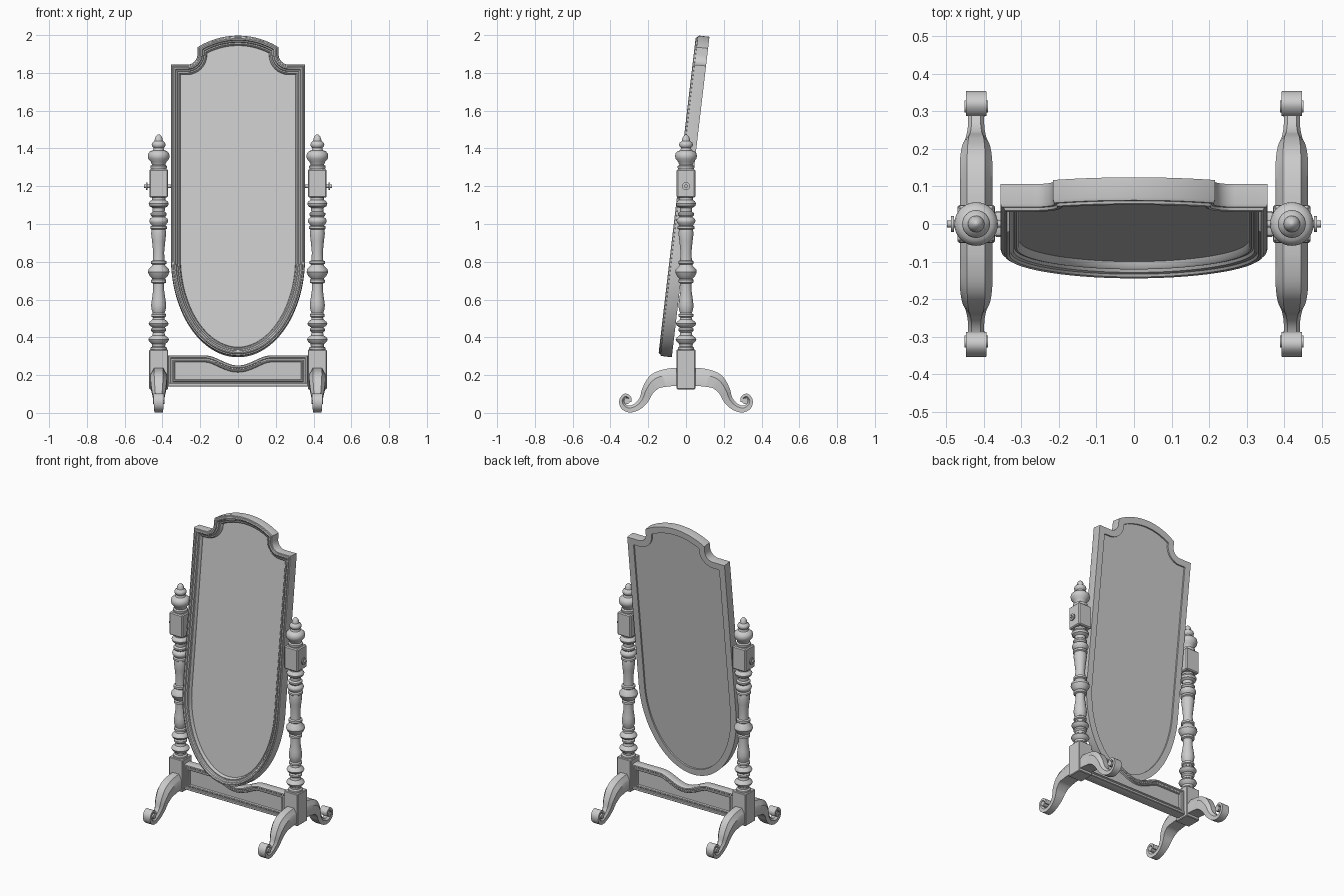
import bpy, bmesh, math
from mathutils import Vector, Matrix

if "Cube" in bpy.data.objects:
    bpy.data.objects.remove(bpy.data.objects["Cube"])

PI = math.pi


def finish(name, bm):
    bmesh.ops.recalc_face_normals(bm, faces=bm.faces[:])
    me = bpy.data.meshes.new(name)
    bm.to_mesh(me)
    bm.free()
    ob = bpy.data.objects.new(name, me)
    bpy.context.collection.objects.link(ob)
    return ob


def skin(name, rings, closed=False):
    """Join successive vertex rings with quads; cap both ends."""
    bm = bmesh.new()
    loops = [[bm.verts.new(p) for p in r] for r in rings]
    n = len(loops[0])
    for a, b in zip(loops, loops[1:]):
        for i in range(n):
            j = (i + 1) % n
            bm.faces.new((a[i], a[j], b[j], b[i]))
    bm.faces.new(loops[0])
    bm.faces.new(loops[-1])
    return finish(name, bm)


def inset(poly, d):
    """Mitred inward offset of a counter-clockwise outline."""
    out = []
    for i, p in enumerate(poly):
        p = Vector(p)
        e1 = (p - Vector(poly[i - 1])).normalized()
        e2 = (Vector(poly[(i + 1) % len(poly)]) - p).normalized()
        n1, n2 = Vector((-e1.y, e1.x)), Vector((-e2.y, e2.x))
        out.append(p + (n1 + n2) * d / (1 + n1.dot(n2)))
    return out


def moulding(name, poly, profile):
    """Sweep (inset, y) steps around an outline in the xz plane."""
    return skin(name, [[(p.x, y, p.y) for p in inset(poly, d)] for d, y in profile])


def lathe(name, prof, x, n=32):
    return skin(name, [[(x + r * math.cos(2 * PI * i / n), r * math.sin(2 * PI * i / n), z)
                        for i in range(n)] for z, r in prof])


def box(name, c, size, bevel=0.004):
    bm = bmesh.new()
    bmesh.ops.create_cube(bm, size=1)
    for v in bm.verts:
        v.co = Vector(c) + Vector(a * b for a, b in zip(v.co, size))
    bmesh.ops.bevel(bm, geom=bm.edges[:], offset=bevel, segments=1, affect='EDGES')
    return finish(name, bm)


def rod(name, c, r, length, n=24):
    """Cylinder along x."""
    return skin(name, [[(c[0] + e * length / 2, c[1] + r * math.cos(2 * PI * i / n),
                         c[2] + r * math.sin(2 * PI * i / n)) for i in range(n)] for e in (-1, 1)])


def smooth_path(pts, k=5):
    """Catmull-Rom through 4D points (y, z, half thickness, half width)."""
    P = [Vector(p) for p in pts]
    P = [P[0] * 2 - P[1]] + P + [P[-1] * 2 - P[-2]]
    out = []
    for a, b, c, d in zip(P, P[1:], P[2:], P[3:]):
        for s in range(k):
            t = s / k
            out.append(0.5 * (2 * b + (c - a) * t + (2 * a - 5 * b + 4 * c - d) * t * t
                              + (3 * b - a - 3 * c + d) * t ** 3))
    return out + [P[-2]]


# Mirror frame outline: half-ellipse foot, straight sides, coved shoulders, arched top
A, R = 0.355, 0.404
half = [(A * math.cos(t), -0.38 + 0.528 * math.sin(t))
        for t in [-PI / 2 + PI / 2 * i / 28 for i in range(29)]]
half += [(A, 0.645)]
half += [(0.27 + 0.055 * math.cos(t), 0.70 + 0.055 * math.sin(t))
         for t in [1.5 * PI - PI / 2 * i / 8 for i in range(9)]]
a0 = math.asin(0.215 / R)
half += [(R * math.sin(a0 * (1 - i / 14)), 0.8 - R + R * math.cos(a0 * (1 - i / 14))) for i in range(15)]
outline = half + [(-x, z) for x, z in half[-2:0:-1]]

tilt = Matrix.Translation((0, 0, 1.2)) @ Matrix.Rotation(-math.radians(6.7), 4, 'X')
frame = moulding("mirror_frame", outline, [
    (0.042, 0.01), (0.042, 0.031), (0, 0.031), (0, -0.022), (0.003, -0.03), (0.009, -0.031),
    (0.011, -0.038), (0.017, -0.041), (0.024, -0.038), (0.027, -0.031), (0.034, -0.027),
    (0.037, -0.019), (0.043, -0.02), (0.048, -0.015), (0.051, 0.002)])
glass = moulding("mirror_panel", outline, [(0.04, 0.021), (0.04, 0.0)])
for ob in (frame, glass):
    ob.matrix_world = tilt

# Turned post profiles (z, radius)
shaft = [(0.33, .043), (0.345, .043), (0.352, .034), (0.365, .036), (0.378, .05), (0.388, .055),
         (0.398, .05), (0.41, .034), (0.425, .03), (0.435, .04), (0.445, .04), (0.452, .032),
         (0.462, .048), (0.472, .053), (0.482, .048), (0.495, .032), (0.505, .03), (0.51, .039),
         (0.522, .039), (0.528, .031), (0.545, .037), (0.57, .04), (0.6, .036), (0.65, .029),
         (0.685, .029), (0.69, .04), (0.703, .04), (0.71, .034), (0.725, .048), (0.745, .057),
         (0.76, .054), (0.778, .036), (0.785, .033), (0.79, .041), (0.803, .041), (0.808, .031),
         (0.85, .029), (0.91, .035), (0.95, .04), (0.97, .037), (0.975, .044), (0.987, .044),
         (0.993, .036), (1.008, .048), (1.018, .05), (1.028, .046), (1.037, .034), (1.047, .042),
         (1.057, .042), (1.065, .032), (1.085, .033), (1.095, .049), (1.108, .053), (1.12, .047),
         (1.128, .036), (1.145, .036)]
finial = [(1.285, .038), (1.298, .044), (1.307, .044), (1.313, .035), (1.33, .042), (1.345, .055),
          (1.36, .058), (1.374, .055), (1.386, .044), (1.39, .03), (1.402, .026), (1.41, .034),
          (1.42, .037), (1.43, .034), (1.44, .022), (1.452, .02), (1.464, .015), (1.473, .006), (1.475, .002)]

# Scrolled foot path (y, z, half thickness, half width)
foot = smooth_path([
    (.03, .192, .048, .043), (.10, .186, .047, .043), (.16, .168, .042, .043), (.2, .122, .032, .037),
    (.222, .072, .025, .028), (.255, .036, .021, .022), (.298, .02, .018, .022), (.332, .036, .016, .025),
    (.341, .068, .012, .027), (.322, .091, .011, .027), (.299, .079, .010, .027), (.299, .058, .009, .027)])
section = [(-1, -1), (1, -1), (1, .3), (.85, .5), (.55, 1), (-.55, 1), (-.85, .5), (-1, .3)]

for s, side in ((-1, "left"), (1, "right")):
    X = 0.42 * s
    lathe(side + "_post", shaft, X)
    lathe(side + "_finial", finial, X)
    box(side + "_base_block", (X, 0, .23), (.1, .1, .21))
    box(side + "_pivot_block", (X, 0, 1.215), (.098, .098, .15), .006)
    # Pivot rod and tightening knob
    rod(side + "_pivot_rod", (.422 * s, 0, 1.2), .009, .15)
    rod(side + "_pivot_knob", (.483 * s, 0, 1.2), .021, .008)
    for f, end in ((-1, "front"), (1, "back")):
        rings = []
        for i, p in enumerate(foot):
            q, o = foot[min(i + 1, len(foot) - 1)], foot[max(i - 1, 0)]
            d = Vector((q[0] - o[0], q[1] - o[1])).normalized()
            rings.append([(X + u * p[3], f * (p[0] - d.y * v * p[2]), p[1] + d.x * v * p[2])
                          for u, v in section])
        skin(f"{side}_{end}_foot", rings)
        rod(f"{side}_{end}_scroll_eye", (X, f * .313, .063), .016, .062)

# Stretcher rail with dipped top edge and sunk panels on both faces
def dip(x):
    return .278 - .027 * math.cos(PI * x / .18)


rail = [(-.37, .14), (.37, .14), (.37, .305)]
rail += [(.18 - .36 * i / 32, dip(.18 - .36 * i / 32)) for i in range(33)] + [(-.37, .305)]
face = [(0, .024), (.004, .03), (.012, .03), (.016, .026), (.024, .026), (.028, .03), (.033, .028), (.036, .018)]
moulding("stretcher_rail", rail, [(d, -y) for d, y in face[::-1]] + face)
box("stretcher_plinth", (0, 0, .149), (.74, .068, .018), .003)

# Carved bead row following the dip
bm = bmesh.new()
for i in range(-8, 9):
    x = i * .0145
    for y in (-.029, .029):
        bmesh.ops.create_uvsphere(bm, u_segments=10, v_segments=6, radius=.006,
                                  matrix=Matrix.Translation((x, y, dip(x) - .02)))
finish("rail_beads", bm)

bpy.ops.object.select_all(action='SELECT')
bpy.context.view_layer.objects.active = frame
bpy.ops.object.shade_smooth_by_angle(angle=math.radians(35))
